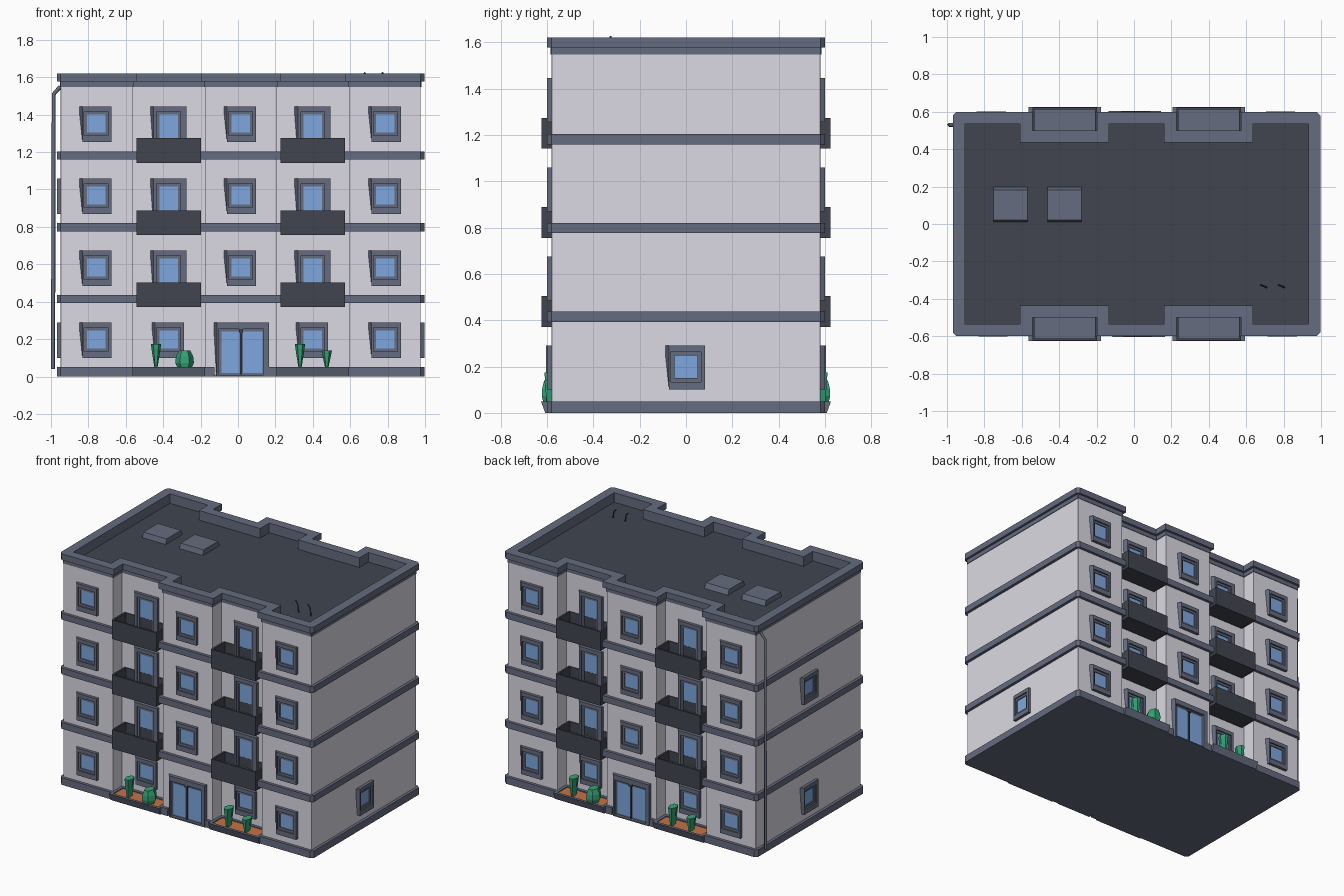
import bpy, bmesh, math
from mathutils import Matrix, Vector

old = bpy.data.objects.get("Cube")
if old:
    bpy.data.objects.remove(old)


def material(name, rgb):
    m = bpy.data.materials.new(name)
    m.use_nodes = True
    m.diffuse_color = (*rgb, 1)
    m.node_tree.nodes["Principled BSDF"].inputs["Base Color"].default_value = (*rgb, 1)
    return m


WALL = material("pale plaster", (0.71, 0.7, 0.77))
TRIM = material("slate trim", (0.13, 0.15, 0.215))
DARK = material("dark grey", (0.052, 0.06, 0.078))
GLASS = material("blue glass", (0.21, 0.39, 0.74))
LEAF = material("leaf green", (0.035, 0.36, 0.18))
SOIL = material("terracotta soil", (0.56, 0.17, 0.06))

CX, HX, HY = 0.0145, 0.9625, 0.58       # centre and half sizes of the walls
BAY, BAY_HALF, BAY_DEEP = 0.385, 0.193, 0.1
PITCH, FIRST = 0.385, 0.197             # storey height, first window centre
BAND = 0.02                             # how far the trim stands out
DECK = 1.553                            # roof surface


def skin(name, loops, mat, frame=Matrix(), cyclic=False, top=None):
    """Bridge successive (outline, height) loops into one mesh."""
    bm = bmesh.new()
    rows = [[bm.verts.new(frame @ Vector((u, v, w))) for u, v in pts] for pts, w in loops]
    n = len(rows[0])
    pairs = list(zip(rows, rows[1:])) + ([(rows[-1], rows[0])] if cyclic else [])
    for a, b in pairs:
        for i in range(n):
            j = (i + 1) % n
            bm.faces.new((a[i], a[j], b[j], b[i]))
    if not cyclic:
        bm.faces.new(rows[0][::-1])
        last = bm.faces.new(rows[-1])
        last.material_index = 1 if top else 0
    bmesh.ops.recalc_face_normals(bm, faces=bm.faces)
    me = bpy.data.meshes.new(name)
    bm.to_mesh(me)
    bm.free()
    me.materials.append(mat)
    if top:
        me.materials.append(top)
    ob = bpy.data.objects.new(name, me)
    bpy.context.collection.objects.link(ob)


def rect(u0, u1, v0, v1):
    return [(u0, v0), (u1, v0), (u1, v1), (u0, v1)]


def slab(name, outline, w0, w1, mat, frame=Matrix(), top=None):
    skin(name, [(outline, w0), (outline, w1)], mat, frame, top=top)


def ring(name, outer, inner, w0, w1, mat, frame=Matrix(), foot=None):
    skin(name, [(foot or outer, w0), (outer, w1), (inner, w1), (inner, w0)],
         mat, frame, cyclic=True)


def rod(name, points, radius, mat):
    cu = bpy.data.curves.new(name, "CURVE")
    cu.dimensions = "3D"
    cu.bevel_depth, cu.bevel_resolution, cu.use_fill_caps = radius, 0, True
    sp = cu.splines.new("POLY")
    sp.points.add(len(points) - 1)
    for p, co in zip(sp.points, points):
        p.co = (*co, 1)
    cu.materials.append(mat)
    ob = bpy.data.objects.new(name, cu)
    bpy.context.collection.objects.link(ob)


BAYS = [(-BAY, BAY_HALF, BAY_DEEP), (BAY, BAY_HALF, BAY_DEEP)]


def footprint(off, notches=BAYS):
    """Building outline grown by off, recessed on the long sides, trim corners cut."""
    x, y, cut = HX + off, HY + off, max(off, 0.001)
    half = [(-x, -y + cut), (-x + cut, -y)]
    for c, h, d in sorted(notches):
        l, r = c - h + off, c + h - off
        half += [(l, -y), (l, -y + d), (r, -y + d), (r, -y)]
    half += [(x - cut, -y), (x, -y + cut)]
    return [(CX + a, b) for a, b in half] + [(CX - a, -b) for a, b in half]


# Main body, base and storey bands
slab("walls", footprint(0), 0.01, DECK, WALL, top=DARK)
slab("base", footprint(BAND, BAYS + [(0, 0.16, BAND)]), 0, 0.05, TRIM)
for k in range(3):
    z = 0.393 + k * PITCH * 0.995
    ring(f"storey_band_{k + 1}", footprint(BAND), footprint(-0.01), z, z + 0.044, TRIM)

# Parapet around the roof
ring("parapet_frieze", footprint(0.004), footprint(-0.045), 1.547, 1.58, TRIM)
ring("parapet_cap", footprint(BAND), footprint(-0.045), 1.577, 1.62, TRIM)

# Roof vents, aerials and downpipe
for k, x in enumerate((-0.66, -0.372)):
    skin(f"roof_vent_{k + 1}", [(rect(x - 0.092, x + 0.092, 0.01, 0.2), DECK - 0.005),
                                (rect(x - 0.09, x + 0.09, 0.022, 0.182), DECK + 0.035)], TRIM)
for k, x in enumerate((0.675, 0.77)):
    rod(f"aerial_{k + 1}", [(x + 0.035, -0.34, DECK - 0.01), (x + 0.025, -0.335, 1.6),
                            (x, -0.325, 1.625)], 0.005, DARK)
rod("downpipe", [(-0.989, 0.53, 0.04), (-0.985, 0.53, 1.51), (-0.95, 0.53, 1.55)], 0.011, TRIM)


def facade(angle, u, dist, z):
    """Frame on a wall: u to the right, v up, w outwards."""
    base = Matrix(((1, 0, 0, u), (0, 0, -1, -dist), (0, 1, 0, z), (0, 0, 0, 1)))
    return Matrix.Translation((CX, 0, 0)) @ Matrix.Rotation(angle, 4, "Z") @ base


def window(name, fr, left=-0.073, right=0.083, low=-0.097, sill=-0.047):
    """Framed pane whose left cheek splays out towards the top."""
    v1 = 0.093
    foot = [(left, low), (right, low), (right, v1), (left - 0.02, v1)]
    hole = rect(-0.064, 0.064, sill - 0.016, 0.066)
    ring(name + "_frame", rect(left, right, low, v1), hole, -0.005, 0.021, TRIM, fr, foot)
    pane = rect(-0.05, 0.05, sill, 0.05)
    ring(name + "_sash", hole, pane, -0.005, 0.011, TRIM, fr)
    slab(name + "_glass", pane, -0.005, 0.004, GLASS, fr)


def plant(name, fr, u, radii, height):
    """Faceted shrub from stacked six-sided rings, deeper than it is wide."""
    loops = []
    for i, r in enumerate(radii):
        ring_pts = [(u + r * math.cos(a * math.pi / 3),
                     -0.575 + (0.6 * r + 0.025) * math.sin(a * math.pi / 3)) for a in range(6)]
        loops.append((ring_pts, height * i / (len(radii) - 1)))
    skin(name, loops, LEAF, fr)


CONE, BUSH = (0.007, 0.018, 0.028), (0.034, 0.05, 0.046, 0.03)
INNER = HY - BAY_DEEP

for side, ang in (("front", 0), ("back", math.pi)):
    for floor in range(4):
        z = FIRST + floor * PITCH
        for k, u in enumerate((-0.773, 0, 0.773)):
            if k != 1 or floor:
                window(f"{side}_window_{floor + 1}_{k + 1}", facade(ang, u, HY, z))
        for k, u in enumerate((-BAY, BAY)):
            fr = facade(ang, u, INNER, z)
            if floor == 0:
                window(f"{side}_bay_window_{k + 1}", fr)
                continue
            # Balcony door and hollow balcony
            tag = f"{floor + 1}_{k + 1}"
            window(f"{side}_balcony_door_{tag}", fr, -0.08, 0.095, -0.17, -0.145)
            plan = facade(ang, u, 0, z - 0.211) @ Matrix.Rotation(-math.pi / 2, 4, "X")
            y0, y1 = -0.623, -INNER + 0.005
            ring(f"{side}_balcony_rail_{tag}", rect(-0.173, 0.173, y0, y1),
                 rect(-0.161, 0.161, y0 + 0.012, y1 - 0.01), 0, 0.133, DARK, plan)
            slab(f"{side}_balcony_floor_{tag}", rect(-0.165, 0.165, y0 + 0.005, y1),
                 0.001, 0.03, DARK, plan, top=TRIM)

    # Planters with shrubs
    for k, u in enumerate((-BAY, BAY)):
        plan = facade(ang, u, 0, 0) @ Matrix.Rotation(-math.pi / 2, 4, "X")
        h = BAY_HALF
        ring(f"{side}_planter_{k + 1}", rect(-h, h, -0.626, -0.475),
             rect(-h + 0.02, h - 0.02, -0.606, -0.485), 0, 0.05, TRIM, plan,
             foot=rect(-h, h, -0.608, -0.475))
        slab(f"{side}_planter_soil_{k + 1}", rect(-h + 0.01, h - 0.01, -0.605, -0.478),
             0, 0.044, TRIM, plan, top=SOIL)
        lift = plan @ Matrix.Translation((0, 0, 0.04))
        plant(f"{side}_tall_shrub_{k + 1}", lift, -0.068, CONE, 0.135)
        if k == 0:
            plant(f"{side}_round_shrub", lift, 0.085, BUSH, 0.1)
        else:
            plant(f"{side}_small_shrub", lift, 0.075, CONE, 0.1)

    # Double entrance door
    fr = facade(ang, 0, HY, 0)
    hole = rect(-0.118, 0.122, 0.008, 0.255)
    ring(f"{side}_entrance_frame", rect(-0.128, 0.15, 0, 0.29), hole, -0.005, 0.025, TRIM, fr,
         foot=[(-0.13, 0), (0.15, 0), (0.15, 0.29), (-0.146, 0.29)])
    slab(f"{side}_entrance_leaves", hole, -0.005, 0.005, TRIM, fr)
    for k, (a, b) in enumerate(((-0.104, -0.007), (0.011, 0.116))):
        slab(f"{side}_entrance_glass_{k + 1}", rect(a, b, 0.02, 0.24), 0.004, 0.009, GLASS, fr)
    slab(f"{side}_entrance_post", rect(-0.003, 0.006, 0.01, 0.255), 0.004, 0.016, DARK, fr)
    slab(f"{side}_entrance_closer", rect(-0.01, 0.013, 0.235, 0.255), 0.004, 0.02, DARK, fr)

# Windows on the short sides
window("left_side_window", facade(math.pi / 2, 0, HX, FIRST))
for k in (0, 2):
    window(f"right_side_window_{k + 1}", facade(-math.pi / 2, 0, HX, FIRST + k * PITCH))
